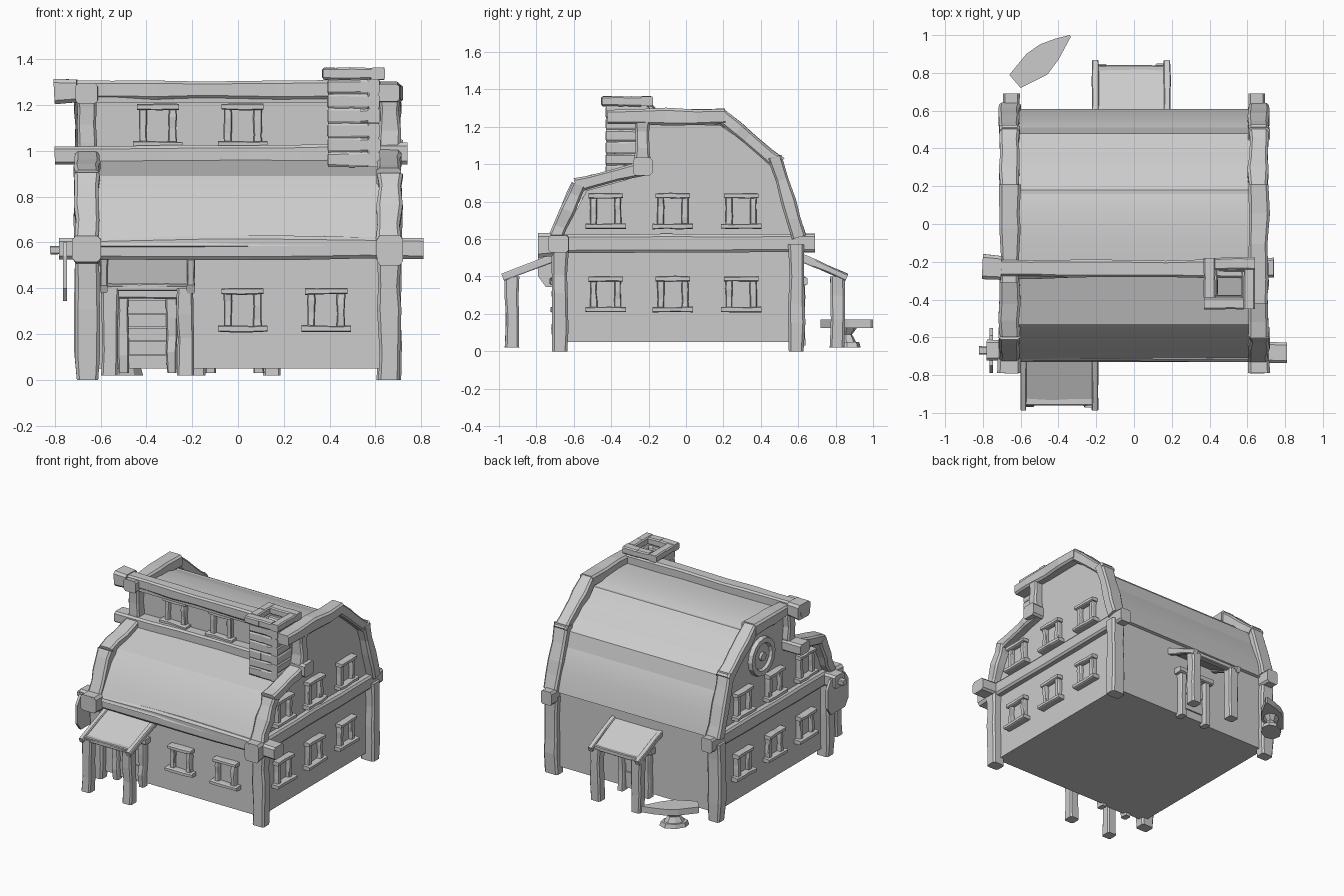
import bpy, bmesh, math, random
from mathutils import Vector, Matrix

random.seed(4)
cube = bpy.data.objects.get("Cube")
if cube:
    bpy.data.objects.remove(cube)

stone = bpy.data.materials.new("plain_grey")
stone.use_nodes = True
GREY = (0.6, 0.6, 0.6, 1)
stone.diffuse_color = GREY
stone.node_tree.nodes["Principled BSDF"].inputs["Base Color"].default_value = GREY
X, Y, Z = Vector((1, 0, 0)), Vector((0, 1, 0)), Vector((0, 0, 1))


def finish(name, bm, smooth=False):
    bmesh.ops.recalc_face_normals(bm, faces=bm.faces[:])
    mesh = bpy.data.meshes.new(name)
    bm.to_mesh(mesh)
    bm.free()
    obj = bpy.data.objects.new(name, mesh)
    bpy.context.collection.objects.link(obj)
    mesh.materials.append(stone)
    if smooth:
        bpy.ops.object.select_all(action='DESELECT')
        obj.select_set(True)
        bpy.context.view_layer.objects.active = obj
        bpy.ops.object.shade_smooth_by_angle(angle=math.radians(28))
    return obj


def hewn(bm, a, b, w, d, side=X, steps=3, rough=0.1, M=Matrix()):
    """Chamfered timber from a to b; w is its size along side, d across."""
    a, b = Vector(a), Vector(b)
    t = (b - a).normalized()
    s = (side - t * side.dot(t)).normalized()
    n = t.cross(s)
    rings = []
    for i in range(steps + 1):
        f = i / steps
        if 0 < i < steps:
            f += random.uniform(-.3, .3) / steps
        kw, kd = (1 + random.uniform(-rough, rough) for _ in range(2))
        off = (s * w + n * d) * random.uniform(-rough, rough) * .3
        ring = []
        for u, v in ((1, .7), (.75, 1), (-.75, 1), (-1, .7), (-1, -.7), (-.75, -1), (.75, -1), (1, -.7)):
            p = a.lerp(b, f) + off + s * u * w * kw / 2 + n * v * d * kd / 2
            ring.append(bm.verts.new(M @ p))
        rings.append(ring)
    for r, q in zip(rings, rings[1:]):
        for i in range(8):
            j = (i + 1) % 8
            bm.faces.new((r[i], r[j], q[j], q[i]))
    bm.faces.new(rings[0])
    bm.faces.new(rings[-1])


def timber(name, a, b, w, d, side=X, steps=4, rough=.12):
    bm = bmesh.new()
    hewn(bm, a, b, w, d, side, steps, rough)
    return finish(name, bm)


def box(bm, lo, hi, M=Matrix()):
    lo, hi = Vector(lo), Vector(hi)
    size = hi - lo
    T = Matrix.Translation((lo + hi) / 2) @ Matrix.Diagonal((*size, 1))
    bmesh.ops.create_cube(bm, size=1, matrix=M @ T)


def extrude(name, pts, axis_point, vec, smooth=False):
    """Prism: an outline placed by axis_point, swept along vec."""
    bm = bmesh.new()
    face = bm.faces.new([bm.verts.new(axis_point(p)) for p in pts])
    new = bmesh.ops.extrude_face_region(bm, geom=[face])["geom"]
    bmesh.ops.translate(bm, vec=vec, verts=[v for v in new if isinstance(v, bmesh.types.BMVert)])
    return finish(name, bm, smooth)


def slab(name, line, half, thick):
    """Roof sheet following a y-z line, with thickness below it."""
    under = []
    for i, p in enumerate(line):
        t = Vector(line[min(i + 1, len(line) - 1)]) - Vector(line[max(i - 1, 0)])
        n = Vector((t.y, -t.x)).normalized()
        n = n if n.y < 0 else -n
        under.append(Vector(p) + n * thick)
    extrude(name, list(line) + under[::-1], lambda p: (-half, p[0], p[1]), X * half * 2, True)


# House body
body = [(-.67, .05), (.59, .05), (.59, .62), (.48, 1), (.18, 1.21), (-.2, 1.21),
        (-.2, .95), (-.53, .86), (-.66, .62)]
extrude("house_walls", body, lambda p: (-.65, *p), X * 1.3)

# Curved roofs
slab("main_roof", [(-.27, 1.24), (-.1, 1.245), (.06, 1.235), (.2, 1.2), (.33, 1.12), (.44, 1.01),
                   (.52, .88), (.575, .74), (.61, .6)], .63, .03)
slab("front_roof", [(-.22, .975), (-.53, .89), (-.6, .81), (-.67, .7), (-.73, .585)], .63, .03)

# Side frames, one per gable
for s, side in ((1, "left"), (-1, "right")):
    x = s * .66
    timber(side + "_front_post", (x, -.675, 0), (x, -.675, .57), .1, .09)
    timber(side + "_back_post", (x, .59, 0), (x, .59, .57), .1, .085)
    timber(side + "_side_beam", (s * .65, -.79, .575), (s * .65, .69, .58), .09, .1, steps=6, rough=.06)
    timber(side + "_front_beam_end", (x, -.79, .57), (x, -.66, .57), .12, .13, steps=1)
    front = -.42 if s > 0 else -.31
    rafters = (("lower_front_rafter", (-.70, .6), (-.575, .89), .075),
               ("upper_front_rafter", (-.59, .885), (-.2, .985), .075),
               ("top_rafter", (front, 1.25), (.21, 1.255), .085),
               ("upper_back_rafter", (.18, 1.265), (.5, 1.0), .075),
               ("lower_back_rafter", (.475, 1.04), (.605, .61), .075))
    for name, a, b, d in rafters:
        timber(f"{side}_{name}", (x, *a), (x, *b), .105, d)
    timber(side + "_upper_post", (x, -.235, .98), (x, -.235, 1.23), .09, .08)

# Long beams across the front
timber("front_eave_beam", (-.78, -.665, .575), (.81, -.68, .575), .11, .1, Y, 6, .1)
timber("middle_beam", (-.8, -.235, .98), (.74, -.235, .985), .1, .085, Y, 6, .14)
timber("top_beam", (-.8, -.235, 1.265), (.62, -.24, 1.265), .09, .075, Y, 6, .12)
timber("top_beam_end", (-.8, -.23, 1.255), (-.7, -.235, 1.26), .13, .11, Y, 1)


def place(x, y, z, turn):
    return Matrix.Translation((x, y, z)) @ Matrix.Rotation(math.radians(turn), 4, 'Z')


# Windows: pane, two jambs, lintel and sill
def window(name, x, y, z, turn):
    M = place(x, y, z, turn)
    bm = bmesh.new()
    box(bm, (-.05, -.008, -.07), (.05, .02, .07), M)
    for s in (-1, 1):
        hewn(bm, (s * .065, -.012, -.08), (s * .065, -.012, .08), .035, .045, X, 3, .15, M)
    hewn(bm, (-.092, -.016, .082), (.092, -.016, .082), .06, .028, Y, 3, .15, M)
    hewn(bm, (-.108, -.02, -.082), (.108, -.02, -.082), .065, .028, Y, 3, .15, M)
    finish(name, bm)


for i, x in enumerate((.02, .385)):
    window(f"front_window_{i}", x, -.67, .305, 0)
for i, x in enumerate((-.35, .02)):
    window(f"upper_front_window_{i}", x, -.2, 1.11, 0)
for i, y in enumerate((-.43, -.07, .295)):
    for level, z in (("lower", .305), ("upper", .75)):
        window(f"left_{level}_window_{i}", .65, y, z, 90)
        window(f"right_{level}_window_{i}", -.65, y, z, -90)

# Round window on the right gable: ring, pane, inner ring and boss
bm = bmesh.new()
rings = [(0, .03), (.03, .03), (.03, .012), (.09, .012), (.1, .03), (.135, .03), (.14, 0)]
hub = Matrix.Translation((-.65, .07, 1.0))
loops = []
for r, h in rings[1:]:
    loops.append([bm.verts.new(hub @ Vector((-h, r * math.cos(k * math.pi / 8), r * math.sin(k * math.pi / 8))))
                  for k in range(16)])
bm.faces.new(loops[0])
for a, b in zip(loops, loops[1:]):
    for k in range(16):
        bm.faces.new((a[k], a[k - 1], b[k - 1], b[k]))
finish("round_window", bm)


# Doors with porches
def entrance(name, x, y, turn, reach):
    M = place(x, y, 0, turn)
    bm = bmesh.new()
    for k in range(5):
        z = .05 + k * .06
        box(bm, (-.09, -.012 - .006 * (k % 2), z), (.09, .02, z + .057), M)
    for s in (-1, 1):
        hewn(bm, (s * .105, -.015, .03), (s * .105, -.015, .37), .045, .06, X, 4, .15, M)
    hewn(bm, (-.15, -.02, .375), (.15, -.02, .375), .07, .04, Y, 3, .15, M)
    finish(name + "_door", bm)
    bm = bmesh.new()
    for s in (-1, 1):
        hewn(bm, (s * .165, -reach + .05, .02), (s * .165, -reach + .05, .4), .075, .075, X, 3, .12, M)
        hewn(bm, (s * .19, -reach, .395), (s * .19, .02, .52), .035, .04, X, 3, .12, M)
    hewn(bm, (-.2, -reach + .04, .405), (.2, -reach + .04, .405), .04, .035, Y, 3, .12, M)
    finish(name + "_porch_frame", bm)
    bm = bmesh.new()
    tilt = math.atan2(.125, reach)
    box(bm, (-.18, -reach, -.01), (.18, .02, .01),
        M @ Matrix.Translation((0, 0, .515)) @ Matrix.Rotation(tilt, 4, 'X'))
    finish(name + "_porch_roof", bm)


entrance("front", -.395, -.67, 0, .31)
entrance("back", -.015, .59, 180, .27)

# Chimney: courses of four blocks around an open flue
bm = bmesh.new()
cx, cy = .505, -.315
for row in range(7):
    cap = row == 6
    z, h = .93 + row * .0635, .052 if cap else .0635
    out, wall = (.135, .06) if cap else (.113, .05)
    for k in range(4):
        M = place(cx, cy, 0, 90 * k)
        mid = (.03 if row % 2 else -.02)
        c = -out + wall / 2
        for a, b in ((-out, mid), (mid, out - wall)):
            hewn(bm, (a, c, z + h / 2), (b, c, z + h / 2), wall * 1.05, h, Y, 1, .07, M)
finish("chimney", bm)

# Hanging sign on the right front corner
sign = [(-.79, .4), (-.75, .345), (-.59, .345), (-.55, .4), (-.55, .54), (-.59, .6), (-.75, .6), (-.79, .54)]
extrude("sign_board", sign, lambda p: (-.765, *p), X * .018)
timber("sign_bracket", (-.82, -.67, .565), (-.68, -.67, .57), .04, .035, Y, 2)

# Anvil behind the house
A = Vector((-.5, .85, 0))
anvil = [(-.66, .79), (-.6, .72), (-.46, .79), (-.4, .87), (-.335, .99), (-.34, 1), (-.42, .98),
         (-.5, .95), (-.57, .9)]
extrude("anvil_top", anvil, lambda p: (*p, .125), Z * .045)
bm = bmesh.new()
M = place(A.x, A.y, 0, 42)
for z0, z1, r0, r1 in ((.02, .05, .1, .09), (.05, .09, .07, .045), (.09, .13, .045, .08)):
    bmesh.ops.create_cone(bm, cap_ends=True, segments=8, radius1=r0, radius2=r1, depth=z1 - z0,
                          matrix=M @ Matrix.Translation((0, 0, (z0 + z1) / 2)) @ Matrix.Diagonal((1, .7, 1, 1)))
finish("anvil_base", bm)
